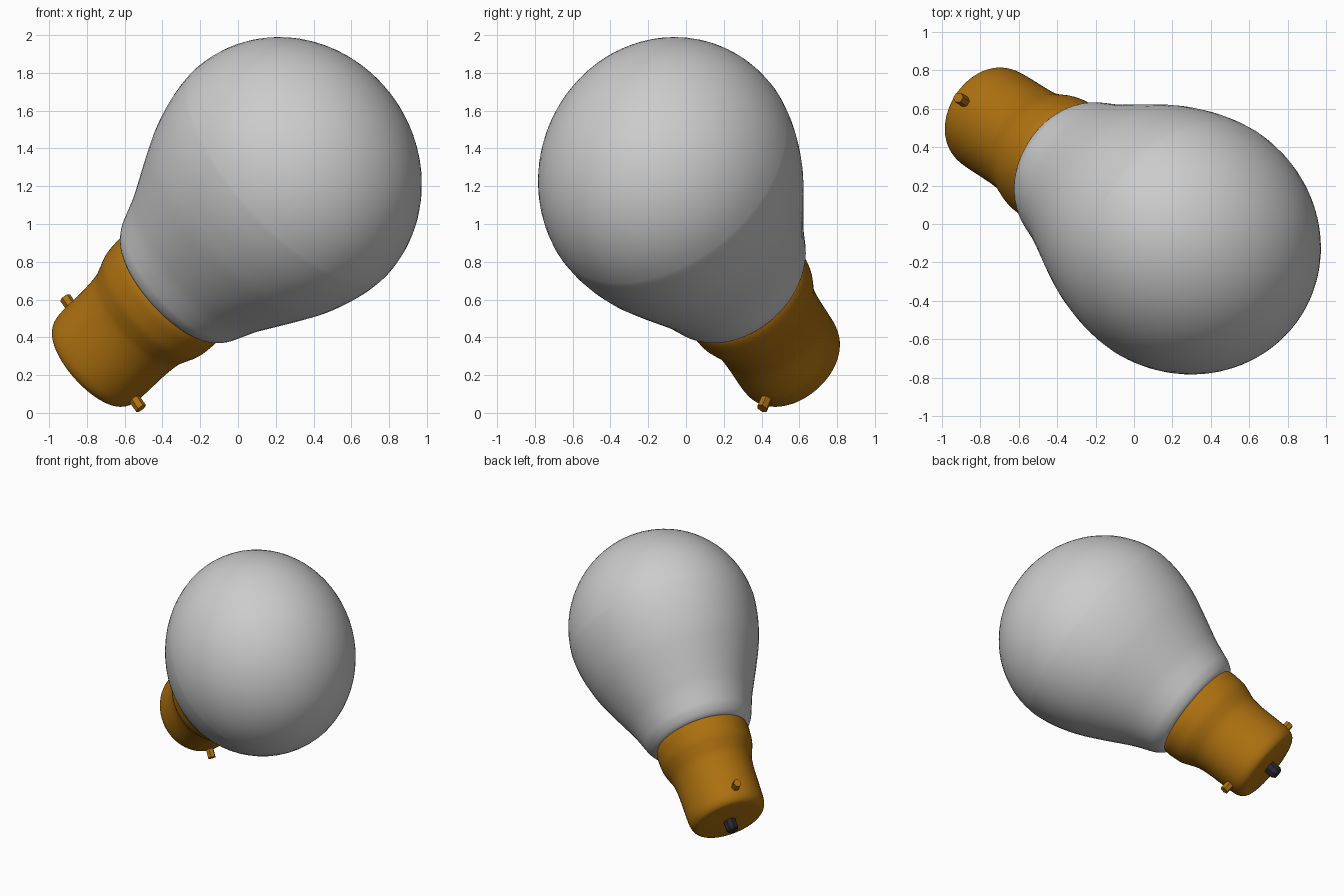
import bpy, bmesh, math
from mathutils import Vector, Matrix

if "Cube" in bpy.data.objects:
    bpy.data.objects.remove(bpy.data.objects["Cube"])

# Tilted frame: local z runs from the globe centre towards the cap, local x along the pins.
# The whole bulb is slightly narrower across local y.
centre = Vector((0.262, -0.089, 1.256))
axis = Vector((-0.655, 0.416, -0.63)).normalized()
side = Vector((0, 0, 1))
side = (side - axis * side.dot(axis)).normalized()
up = axis.cross(side)
frame = (Matrix.Translation(centre) @ Matrix((side, up, axis)).transposed().to_4x4()
         @ Matrix.Diagonal((1, 0.905, 1, 1)))


def material(name, color):
    m = bpy.data.materials.new(name)
    m.diffuse_color = color
    m.use_nodes = True
    m.node_tree.nodes["Principled BSDF"].inputs["Base Color"].default_value = m.diffuse_color
    return m


def finish(bm, name, mat, angle):
    bmesh.ops.recalc_face_normals(bm, faces=bm.faces)
    mesh = bpy.data.meshes.new(name)
    bm.to_mesh(mesh)
    bm.free()
    ob = bpy.data.objects.new(name, mesh)
    bpy.context.collection.objects.link(ob)
    ob.matrix_world = frame
    if mat:
        mesh.materials.append(mat)
    bpy.ops.object.select_all(action='DESELECT')
    ob.select_set(True)
    bpy.context.view_layer.objects.active = ob
    bpy.ops.object.shade_smooth_by_angle(angle=math.radians(angle))
    return ob


def smooth_curve(pts, n=4):
    """Catmull-Rom through (radius, distance) points."""
    p = [Vector(q) for q in pts]
    p = [2 * p[0] - p[1]] + p + [2 * p[-1] - p[-2]]
    out = []
    for a, b, c, d in zip(p, p[1:], p[2:], p[3:]):
        for k in range(n):
            t = k / n
            out.append(0.5 * (2 * b + (c - a) * t + (2 * a - 5 * b + 4 * c - d) * t * t
                              + (3 * b - a - 3 * c + d) * t ** 3))
    return [tuple(v) for v in out + [p[-2]]]


def lathe(name, profile, mat=None, steps=64, angle=50):
    bm = bmesh.new()
    vs = [bm.verts.new((r, 0, z)) for r, z in profile]
    es = [bm.edges.new(e) for e in zip(vs, vs[1:])]
    bmesh.ops.spin(bm, geom=vs + es, cent=(0, 0, 0), axis=(0, 0, 1),
                   angle=math.tau, steps=steps, use_duplicate=False)
    bmesh.ops.remove_doubles(bm, verts=bm.verts, dist=0.0005)
    return finish(bm, name, mat, angle)


brass = material("brass", (0.42, 0.165, 0.005, 1))
black = material("black", (0.02, 0.02, 0.03, 1))

# Glass globe: rounded head, tapering neck, tucked-in lip
R, A = 0.755, 0.70
head = [(R * math.sin(a), -A * math.cos(a)) for a in
        (math.radians(90) * i / 24 for i in range(25))]
neck = smooth_curve([head[-2], head[-1], (0.745, 0.1), (0.721, 0.21), (0.678, 0.34), (0.618, 0.47),
                     (0.552, 0.6), (0.497, 0.71), (0.457, 0.81), (0.432, 0.87),
                     (0.393, 0.92), (0.345, 0.94)])
lathe("glass_globe", head[:-2] + neck)

# Brass cap: collar, waist, barrel and flat closed end
cap = smooth_curve([(0.36, 0.9), (0.379, 0.95), (0.378, 1.02), (0.37, 1.08), (0.348, 1.14),
                    (0.327, 1.2), (0.317, 1.29), (0.315, 1.4), (0.313, 1.51), (0.302, 1.565),
                    (0.275, 1.597), (0.23, 1.607)])
lathe("brass_cap", cap + [(0.0, 1.61)], brass)

# Dark contact at the centre of the end
lathe("end_contact", [(0.052, 1.59), (0.052, 1.67), (0.038, 1.69), (0, 1.69)],
      black, steps=8, angle=25)

# Two bayonet pins on opposite sides
for sign, name in ((1, "upper_pin"), (-1, "lower_pin")):
    bm = bmesh.new()
    bmesh.ops.create_cone(bm, cap_ends=True, segments=6, radius1=0.032, radius2=0.032, depth=0.12,
                          matrix=Matrix.Translation((sign * 0.318, 0, 1.49))
                          @ Matrix.Rotation(math.pi / 2, 4, 'Y'))
    finish(bm, name, brass, 25)
